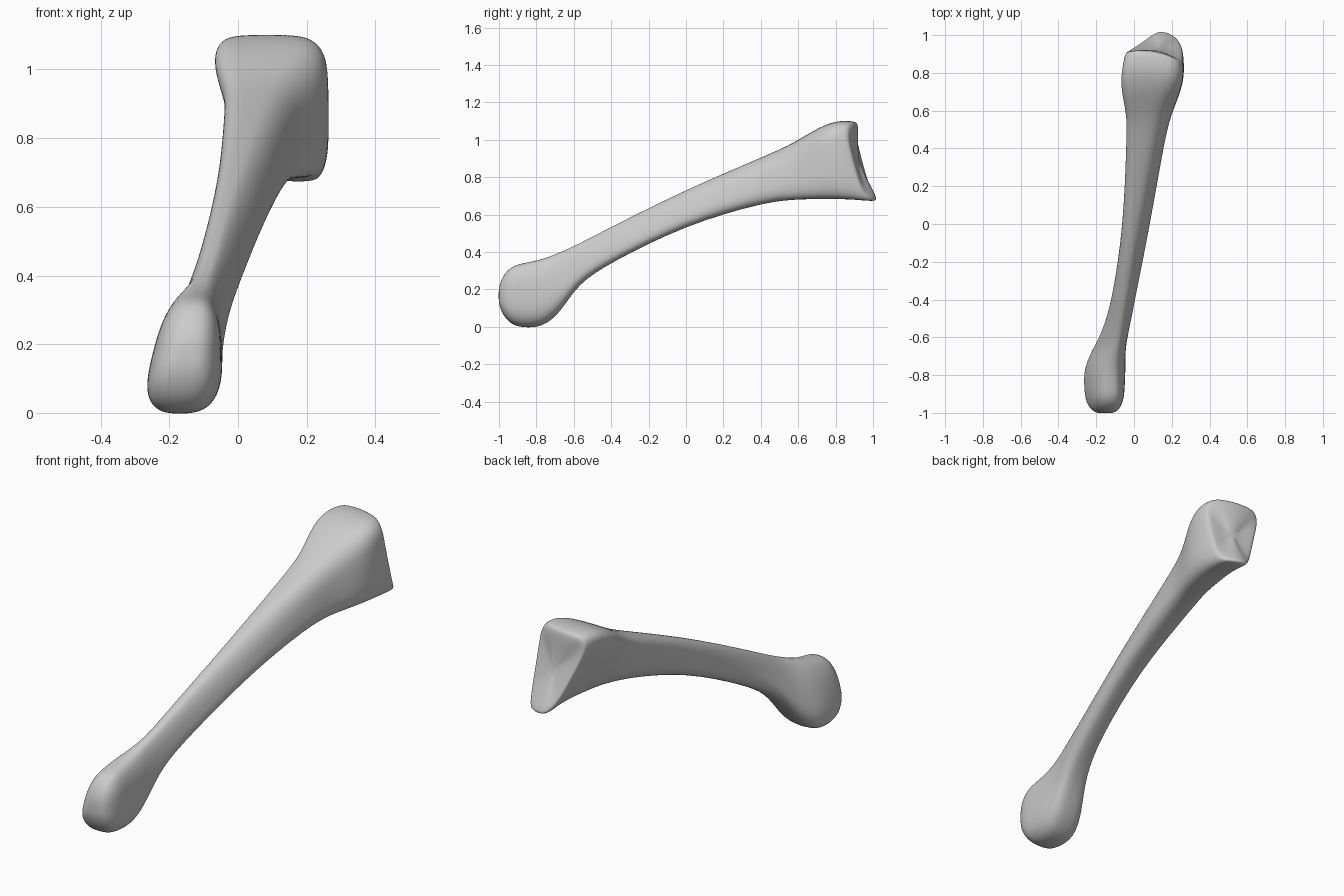
import bpy, bmesh, math
from mathutils import Vector

cube = bpy.data.objects.get("Cube")
if cube:
    bpy.data.objects.remove(cube)

SIDES = 28

# Bone colour
material = bpy.data.materials.new("bone grey")
material.use_nodes = True
grey = (0.6, 0.6, 0.6, 1)
material.diffuse_color = grey
material.node_tree.nodes["Principled BSDF"].inputs["Base Color"].default_value = grey


def lerp(start, end, amount):
    return start + (end - start) * amount


def superellipse(value, power):
    """Turn a sine or cosine into a squarer position between zero and one."""
    return (math.copysign(abs(value) ** (2 / power), value) + 1) / 2


def section(y, top, bottom, top_left, top_right, bottom_left, bottom_right):
    """Rounded trapezoid across the bone, squarest and leaning at the base."""
    power = 2.5 + y * y * (1.2 + y)
    flare = max(0, y - 0.64)
    points = []
    for i in range(SIDES):
        angle = math.tau * i / SIDES
        across = superellipse(math.cos(angle), power)
        height = superellipse(math.sin(angle), power)
        left = lerp(bottom_left, top_left, height)
        right = lerp(bottom_right, top_right, height)
        lean = 0.42 * (1 - height) ** 1.3 - 0.65 * (across - 0.35) ** 2
        points.append(Vector((lerp(left, right, across),
                              y + flare * lean,
                              lerp(bottom, top, height))))
    return points


def shrunk(points, scale_x, scale_z, shift):
    """Copy of a section drawn in towards its middle and moved along the bone."""
    middle = sum(points, Vector()) / len(points)
    scale = Vector((scale_x, scale_z, scale_z))
    return [middle + (p - middle) * scale + Vector((0, shift, 0)) for p in points]


# Head, shaft and wedge-shaped base
loft = [section(*numbers) for numbers in (
    (-.88, .34, -.004, -.21, -.048, -.29, -.05),
    (-.77, .36, -.006, -.2, -.055, -.3, -.035),
    (-.67, .4, .075, -.145, -.055, -.255, -.04),
    (-.58, .44, .23, -.12, -.045, -.195, -.02),
    (-.4, .535, .345, -.1, -.02, -.125, .02),
    (0, .735, .545, -.06, .05, -.055, .105),
    (.4, .905, .66, -.06, .13, -.01, .17),
    (.55, .97, .678, -.065, .165, .03, .2),
    (.64, 1.025, .682, -.09, .205, .05, .235),
    (.74, 1.08, .684, -.115, .25, .07, .265),
    (.83, 1.105, .68, -.105, .265, .09, .268),
    (.9, 1.1, .67, -.085, .262, .09, .262),
)]

# Rounded front of the head
head = loft[0]
for degrees in (25, 48, 66, 80):
    angle = math.radians(degrees)
    scale = math.cos(angle)
    loft.insert(0, shrunk(head, scale ** 0.65, scale, -0.124 * math.sin(angle)))

# Rimmed, gently dished joint face on the base
base = loft[-1]
for scale, shift in ((0.96, 0.016), (0.86, 0.02), (0.6, 0.014), (0.3, 0.006)):
    loft.append(shrunk(base, scale, scale, shift))

# Skin over the sections
bm = bmesh.new()
rings = [[bm.verts.new(p) for p in points] for points in loft]
for near, far in zip(rings, rings[1:]):
    for i in range(SIDES):
        j = (i + 1) % SIDES
        bm.faces.new((near[i], near[j], far[j], far[i]))
bm.faces.new(rings[0])
bm.faces.new(rings[-1])
bmesh.ops.recalc_face_normals(bm, faces=bm.faces)
for face in bm.faces:
    face.smooth = True
mesh = bpy.data.meshes.new("foot_bone")
bm.to_mesh(mesh)
bm.free()

bone = bpy.data.objects.new("foot_bone", mesh)
bpy.context.collection.objects.link(bone)
mesh.materials.append(material)
subdivision = bone.modifiers.new("smooth_surface", "SUBSURF")
subdivision.levels = subdivision.render_levels = 2
